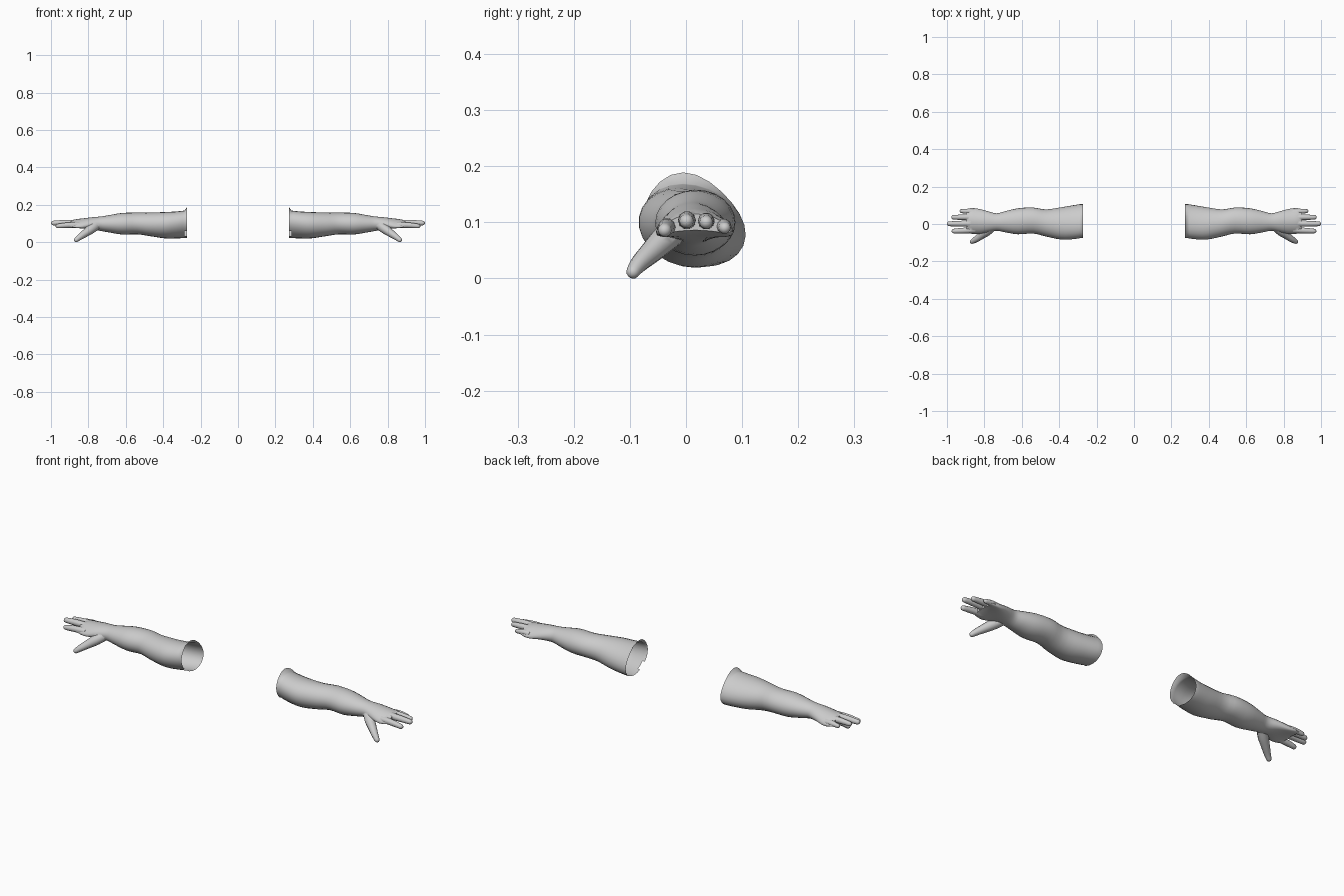
import bpy, bmesh, math
from mathutils import Vector

if "Cube" in bpy.data.objects:
    bpy.data.objects.remove(bpy.data.objects["Cube"])

skin = bpy.data.materials.new("grey_skin")
skin.diffuse_color = (0.6, 0.6, 0.6, 1)
skin.use_nodes = True
skin.node_tree.nodes["Principled BSDF"].inputs["Base Color"].default_value = skin.diffuse_color


def make_object(name, bm):
    bmesh.ops.recalc_face_normals(bm, faces=bm.faces)
    mesh = bpy.data.meshes.new(name)
    bm.to_mesh(mesh)
    bm.free()
    mesh.materials.append(skin)
    ob = bpy.data.objects.new(name, mesh)
    bpy.context.collection.objects.link(ob)
    return ob


def spline(rows, steps):
    """Catmull-Rom interpolation of rows of equal length."""
    out = []
    for i in range(len(rows) - 1):
        a, b = rows[max(i - 1, 0)], rows[i]
        c, d = rows[i + 1], rows[min(i + 2, len(rows) - 1)]
        for s in range(steps):
            t = s / steps
            out.append([0.5 * (2 * q + (r - p) * t + (2 * p - 5 * q + 4 * r - u) * t * t
                               + (3 * q - p - 3 * r + u) * t ** 3)
                        for p, q, r, u in zip(a, b, c, d)])
    return out + [list(rows[-1])]


def loft(name, rings):
    bm = bmesh.new()
    loops = [[bm.verts.new(p) for p in ring] for ring in rings]
    n = len(rings[0])
    for a, b in zip(loops, loops[1:]):
        for i in range(n):
            bm.faces.new((a[i], a[(i + 1) % n], b[(i + 1) % n], b[i]))
    bm.faces.new(loops[0])
    bm.faces.new(loops[-1])
    return make_object(name, bm)


def digit(name, rows):
    """Rounded tube through rows of x, y, z, radius."""
    rows = spline(rows, 3)
    pts = [Vector(r[:3]) for r in rows]
    rad = [r[3] for r in rows]
    end = (pts[-1] - pts[-2]).normalized()
    tip, r0 = pts[-1].copy(), rad[-1]
    for a in (30, 55, 78):                      # rounded fingertip
        pts.append(tip + end * r0 * math.sin(math.radians(a)))
        rad.append(r0 * math.cos(math.radians(a)))
    rings = []
    for i, p in enumerate(pts):
        d = (pts[min(i + 1, len(pts) - 1)] - pts[max(i - 1, 0)]).normalized()
        u = d.cross(Vector((0, 0, 1))).normalized()
        v = u.cross(d)
        rings.append([p + rad[i] * (u * math.cos(k * math.tau / 10) + v * math.sin(k * math.tau / 10))
                      for k in range(10)])
    return loft(name, rings)


# Arm and palm sections: x, y min, y max, z min, z max
sections = [
    (0.285, -0.073, 0.104, 0.028, 0.175), (0.33, -0.080, 0.098, 0.026, 0.170),
    (0.39, -0.083, 0.089, 0.026, 0.167), (0.47, -0.067, 0.078, 0.038, 0.164),
    (0.54, -0.051, 0.088, 0.048, 0.164), (0.62, -0.055, 0.084, 0.047, 0.162),
    (0.69, -0.044, 0.068, 0.058, 0.150), (0.735, -0.036, 0.057, 0.066, 0.143),
    (0.78, -0.043, 0.068, 0.072, 0.139), (0.83, -0.053, 0.081, 0.080, 0.133),
    (0.87, -0.052, 0.085, 0.086, 0.128), (0.895, -0.046, 0.080, 0.092, 0.121)]
N = 24
rings = []
for x, y0, y1, z0, z1 in spline(sections, 3):
    yc, zc, ry, rz = (y0 + y1) / 2, (z0 + z1) / 2, (y1 - y0) / 2, (z1 - z0) / 2
    lean = 0.28 * max(0, min(1, (0.5 - x) / 0.2))       # upper arm leans
    arch = 4 * max(0, min(1, (x - 0.74) / 0.1))         # knuckle arch
    ring = []
    for k in range(N):
        a = k * math.tau / N
        y, dz = yc + ry * math.cos(a), rz * math.sin(a)
        ring.append(Vector((x, y - lean * dz, zc + dz - arch * (y - yc) ** 2)))
    rings.append(ring)
# Ragged rim, raised along the top
rings.insert(0, [Vector((0.272, p.y, p.z + 0.02 * max(0, math.sin(k * math.tau / N)) ** 3))
                 for k, p in enumerate(rings[0])])
arm = loft("right_arm", rings)

# Fingers: tip x, base y, tip y, base z, tip z, radius
fingers = {"index_finger": (0.975, -0.032, -0.038, 0.098, 0.092, 0.0155),
           "middle_finger": (1.0, 0.002, 0.001, 0.108, 0.108, 0.016),
           "ring_finger": (0.977, 0.036, 0.036, 0.107, 0.106, 0.015),
           "little_finger": (0.932, 0.066, 0.069, 0.098, 0.096, 0.0135)}
parts = []
for name, (tx, by, ty, bz, tz, r) in fingers.items():
    end = tx - 0.8 * r
    mid = (0.85 + end) / 2
    parts.append(digit(name, [(0.85, by, bz, r), (mid, (by + ty) / 2, (bz + tz) / 2 + 0.002, r),
                              (end, ty, tz, r * 0.8)]))
parts.append(digit("thumb", [(0.755, -0.012, 0.097, 0.024), (0.785, -0.038, 0.076, 0.025),
                             (0.815, -0.060, 0.055, 0.021), (0.845, -0.082, 0.034, 0.0165),
                             (0.865, -0.094, 0.018, 0.0125)]))

# Join the digits to the hand
for part in parts:
    mod = arm.modifiers.new("join", 'BOOLEAN')
    mod.operation, mod.solver, mod.object = 'UNION', 'EXACT', part
    bpy.context.view_layer.objects.active = arm
    bpy.ops.object.modifier_apply(modifier=mod.name)
    bpy.data.objects.remove(part)

# Open the upper end and notch the rim
bm = bmesh.new()
bm.from_mesh(arm.data)
gone = []
for f in bm.faces:
    c = f.calc_center_median()
    cap = all(v.co.x < 0.274 for v in f.verts)
    notch = c.x < 0.284 and c.y < 0.0 and 0.035 < c.z < 0.065
    if cap or notch:
        gone.append(f)
bmesh.ops.delete(bm, geom=gone, context='FACES')
low = min(v.co.z for v in bm.verts)
bmesh.ops.translate(bm, verts=bm.verts, vec=(0, 0, -low))
bm.to_mesh(arm.data)

# Mirrored left arm
for v in bm.verts:
    v.co.x = -v.co.x
bmesh.ops.reverse_faces(bm, faces=bm.faces)
mesh = bpy.data.meshes.new("left_arm")
bm.to_mesh(mesh)
bm.free()
mesh.materials.append(skin)
left = bpy.data.objects.new("left_arm", mesh)
bpy.context.collection.objects.link(left)

for ob in (arm, left):
    bpy.ops.object.select_all(action='DESELECT')
    ob.select_set(True)
    bpy.context.view_layer.objects.active = ob
    bpy.ops.object.shade_smooth_by_angle(angle=math.radians(50))
